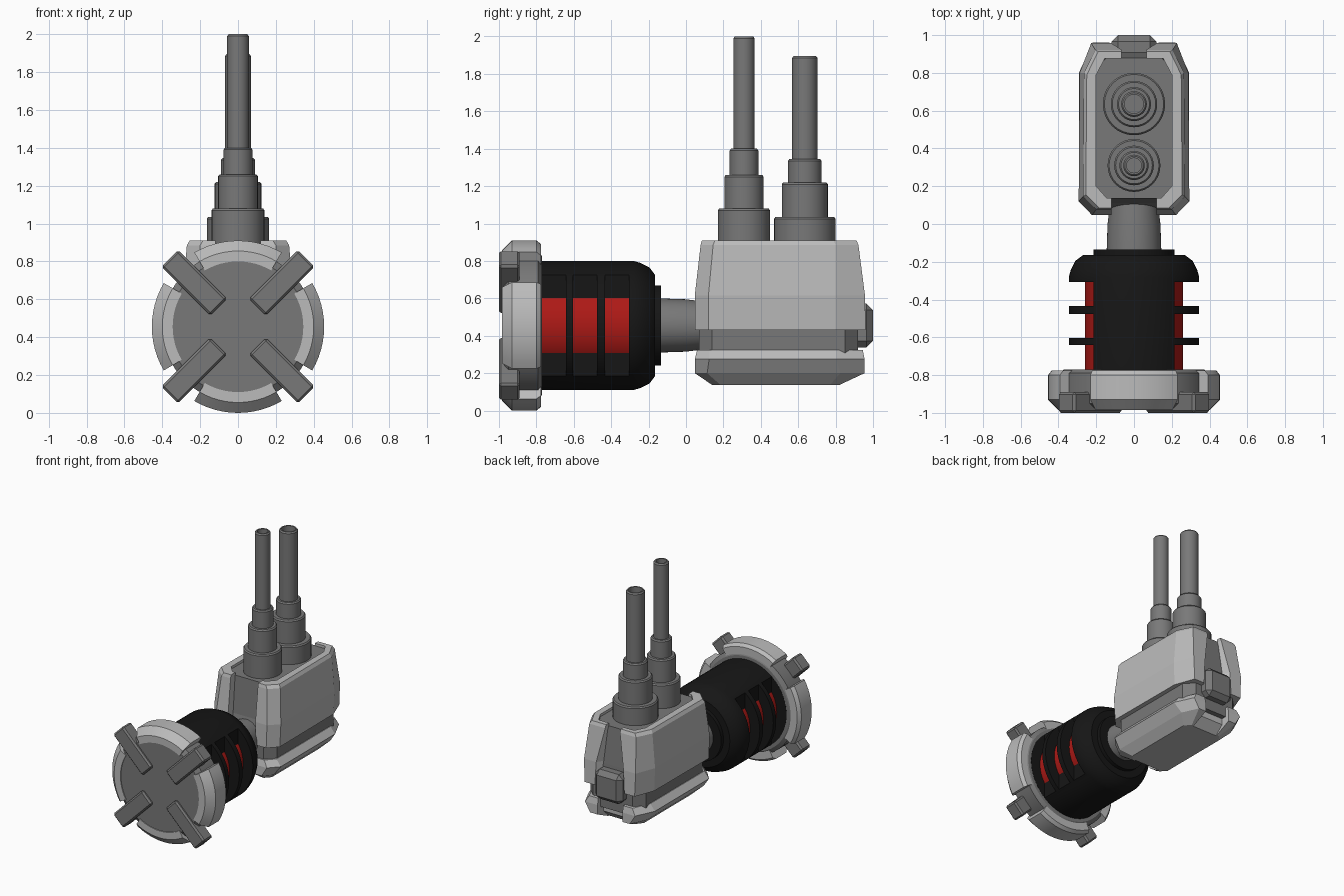
import bpy, bmesh
from math import cos, sin, pi, radians
from mathutils import Matrix, Vector

if "Cube" in bpy.data.objects:
    bpy.data.objects.remove(bpy.data.objects["Cube"])

AXIS_Z = 0.455  # height of the drum axis


def material(name, rgb):
    m = bpy.data.materials.new(name)
    m.diffuse_color = (*rgb, 1)
    m.use_nodes = True
    m.node_tree.nodes["Principled BSDF"].inputs["Base Color"].default_value = m.diffuse_color
    return m


LIGHT = material("light_grey", (0.50, 0.50, 0.50))
DARK = material("dark_grey", (0.19, 0.19, 0.19))
BLACK = material("black", (0.008, 0.008, 0.008))
RED = material("red", (0.42, 0.01, 0.008))


def finish(name, bm, mat, smooth=False, bevel=0):
    bmesh.ops.remove_doubles(bm, verts=bm.verts, dist=1e-5)
    bmesh.ops.recalc_face_normals(bm, faces=bm.faces)
    me = bpy.data.meshes.new(name)
    bm.to_mesh(me)
    bm.free()
    ob = bpy.data.objects.new(name, me)
    bpy.context.collection.objects.link(ob)
    if mat:
        me.materials.append(mat)
    bpy.ops.object.select_all(action='DESELECT')
    ob.select_set(True)
    bpy.context.view_layer.objects.active = ob
    if bevel:
        b = ob.modifiers.new("bevel", 'BEVEL')
        b.width, b.segments = bevel, 1
    if smooth:
        bpy.ops.object.shade_smooth_by_angle(angle=radians(30))
    return ob


def along_y(r, a, h):
    return (r * cos(a), h, AXIS_Z + r * sin(a))


def turn(name, prof, place, mat, n=48, arc=None):
    """Turn a closed (radius, height) section about an axis, fully or over an arc."""
    bm = bmesh.new()
    a0, a1 = arc or (0, 2 * pi)
    rings = [[bm.verts.new(place(r, a0 + (a1 - a0) * i / n, h)) for r, h in prof]
             for i in range(n + 1)]
    k = len(prof)
    for p, q in zip(rings, rings[1:]):
        for j in range(k):
            l = (j + 1) % k
            if prof[j][0] + prof[l][0] > 0:
                bm.faces.new((p[j], p[l], q[l], q[j]))
    if arc:
        bm.faces.new(rings[0])
        bm.faces.new(rings[-1])
    return finish(name, bm, mat, smooth=True)


def loft(name, levels, mat):
    """Skin between (z, outline) levels and cap both ends."""
    bm = bmesh.new()
    rows = [[bm.verts.new((x, y, z)) for x, y in pts] for z, pts in levels]
    k = len(rows[0])
    for p, q in zip(rows, rows[1:]):
        for j in range(k):
            l = (j + 1) % k
            bm.faces.new((p[j], p[l], q[l], q[j]))
    bm.faces.new(rows[0])
    bm.faces.new(rows[-1])
    return finish(name, bm, mat)


def both(half):
    """Complete a right-hand outline with its mirror image."""
    return half + [(-x, y) for x, y in reversed(half)]


def box(name, size, matrix, mat, bevel):
    bm = bmesh.new()
    bmesh.ops.create_cube(bm, size=1, matrix=matrix @ Matrix.Diagonal((*size, 1)))
    return finish(name, bm, mat, bevel=bevel)


# Front disc with four rim segments and four diagonal arms
turn("front_disc", [(0, -.978), (.36, -.978), (.40, -.95), (.40, -.79), (.37, -.77), (0, -.77)],
     along_y, DARK, 64)
rim = [(.345, -.985), (.40, -.985), (.455, -.93), (.455, -.80), (.435, -.775), (.345, -.775)]
for i in range(4):
    mid = i * pi / 2
    turn(f"rim_segment_{i + 1}", rim, along_y, LIGHT, 12,
         (mid - radians(30.5), mid + radians(30.5)))
    rot = Matrix.Translation((0, 0, AXIS_Z)) @ Matrix.Rotation(mid + pi / 4, 4, 'Y')
    box(f"diagonal_arm_{i + 1}", (.365, .11, .125),
        rot @ Matrix.Translation((.3275, -.945, 0)), DARK, .012)

# Black drum with three slots cut flat into each side
drum = turn("drum", [(0, -.78), (.345, -.78), (.345, -.28), (.335, -.245), (.31, -.195),
                     (.27, -.165), (.215, -.165), (.215, -.135), (0, -.135)], along_y, BLACK, 64)
bm = bmesh.new()
for side in (-1, 1):
    for y in (-.705, -.54, -.37):
        bmesh.ops.create_cube(bm, size=1, matrix=Matrix.Translation((side * .365, y, AXIS_Z))
                              @ Matrix.Diagonal((.3, .128, 1, 1)))
cutter = finish("slot_cutter", bm, None)
cutter.hide_render = True
cut = drum.modifiers.new("slots", 'BOOLEAN')
cut.operation, cut.solver, cut.object = 'DIFFERENCE', 'EXACT', cutter
bpy.context.view_layer.objects.active = drum
bpy.ops.object.modifier_apply(modifier="slots")
bpy.data.objects.remove(cutter)

# Red core showing in the slots, and the neck
turn("red_core", [(0, -.77), (.26, -.77), (.26, -.30), (0, -.30)], along_y, RED, 64)
turn("neck", [(0, -.15), (.145, -.15), (.14, .0), (.12, .16), (0, .16)], along_y, DARK)


# Inner body of the housing
def octagon(x, y0, y1, c):
    return both([(x - c, y0), (x, y0 + c), (x, y1 - c), (x - c, y1)])


loft("housing_core", [(.25, octagon(.245, .07, .92, .07)), (.45, octagon(.245, .07, .92, .07)),
                      (.60, octagon(.235, .11, .91, .07)), (.89, octagon(.205, .135, .88, .06))], DARK)

# Upper side shells, open at front and back
shell = [
    (.432, [(.12, .047), (.215, .047), (.284, .12), (.28, .80), (.22, .96), (.13, .96)]),
    (.615, [(.12, .047), (.222, .047), (.293, .12), (.288, .80), (.227, .957), (.12, .957)]),
    (.885, [(.12, .078), (.20, .078), (.27, .145), (.265, .80), (.205, .922), (.065, .922)]),
    (.91, [(.12, .085), (.185, .085), (.255, .155), (.25, .79), (.19, .912), (.065, .912)]),
]
inner = [(.065, .875), (.155, .875), (.20, .79), (.20, .20), (.145, .138), (.12, .138)]
for side, label in ((1, "right"), (-1, "left")):
    loft(f"upper_shell_{label}",
         [(z, [(side * x, y) for x, y in pts + inner]) for z, pts in shell], LIGHT)


# Lower shell, notched below the neck and the back knob
def tray(x, y0, y1, c, cb, n0, n1):
    return both([(.11, n0), (.11, y0), (x - c, y0), (x, y0 + c * 1.1),
                 (x, y1 - cb), (x - c, y1), (.11, y1), (.11, n1)])


loft("lower_shell", [(.137, tray(.17, .14, .82, .04, .05, .15, .81)),
                     (.20, tray(.235, .047, .955, .06, .13, .12, .88)),
                     (.275, tray(.29, .047, .955, .07, .15, .14, .88)),
                     (.325, tray(.25, .06, .945, .06, .14, .14, .88))], LIGHT)

# Back knob
box("back_knob", (.24, .16, .235), Matrix.Translation((0, .92, AXIS_Z)), DARK, .035)

# Two stepped hollow tubes on top
tubes = {
    "front_tube": (.31, [(.14, 1.08), (.105, 1.26), (.077, 1.40), (.057, 2.0)]),
    "rear_tube": (.635, [(.165, 1.035), (.123, 1.22), (.09, 1.345), (.068, 1.895)]),
}
for name, (cy, steps) in tubes.items():
    prof, z = [(0, .86)], .86
    for r, top in steps:
        prof += [(r, z), (r, top - .01), (r - .008, top)]
        z = top
    bore = steps[-1][0] - .018
    prof += [(bore, z), (bore, z - .15), (0, z - .15)]
    turn(name, prof, lambda r, a, h, cy=cy: (r * cos(a), cy + r * sin(a), h), DARK, 32)
